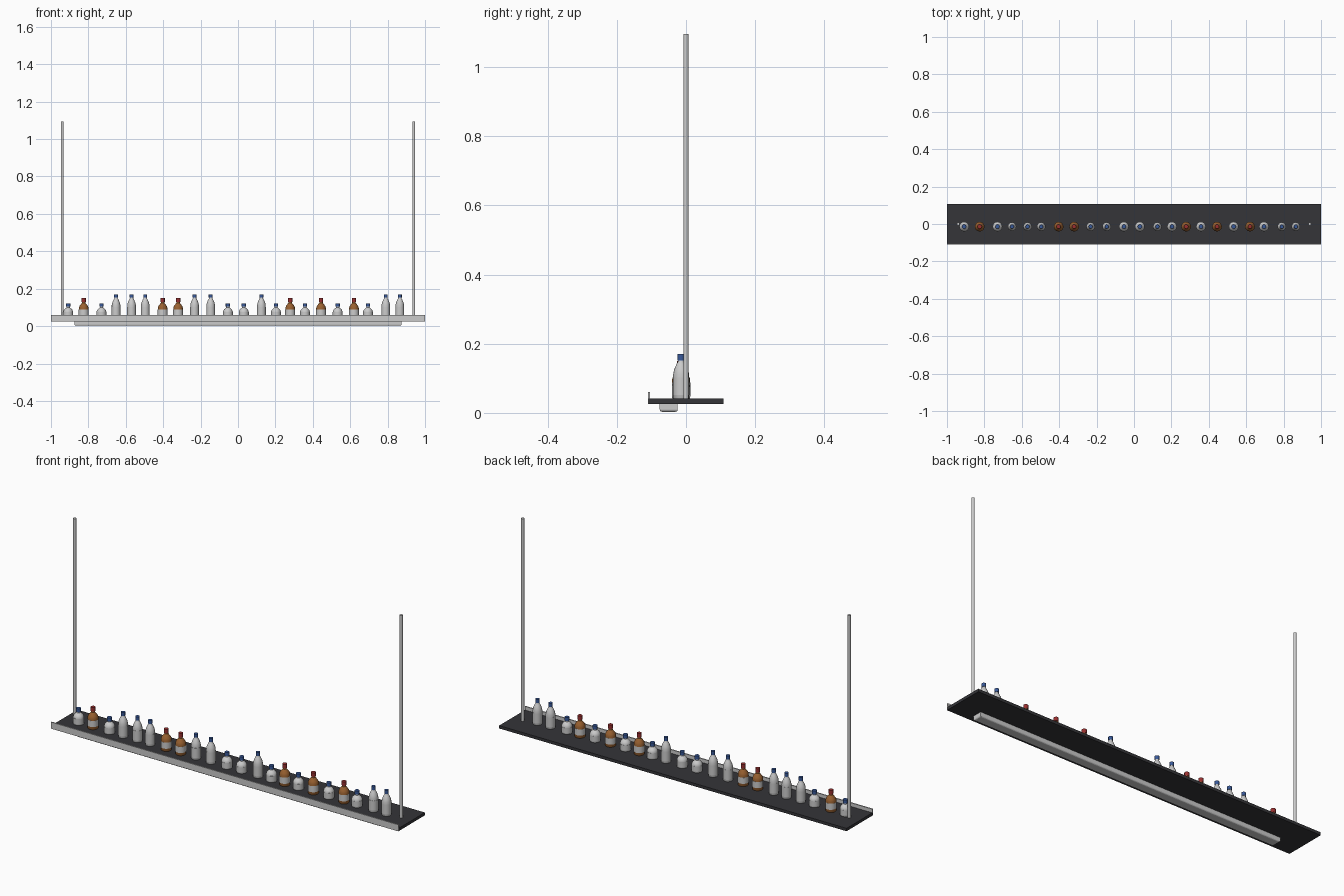
import bpy, bmesh, math

if "Cube" in bpy.data.objects:
    bpy.data.objects.remove(bpy.data.objects["Cube"])

def mat(name, rgb):
    m = bpy.data.materials.new(name)
    m.diffuse_color = (*rgb, 1)
    m.use_nodes = True
    m.node_tree.nodes["Principled BSDF"].inputs["Base Color"].default_value = m.diffuse_color
    return m

DARK = mat("dark_shelf", (0.035, 0.035, 0.04))
WHITE = mat("white_plastic", (0.75, 0.76, 0.78))
LABEL = mat("label_paper", (0.55, 0.55, 0.54))
BROWN = mat("amber_glass", (0.32, 0.12, 0.03))
BLUE = mat("blue_cap", (0.04, 0.1, 0.32))
RED = mat("red_cap", (0.32, 0.03, 0.03))

def finish(name, bm, material=None, smooth=False):
    bmesh.ops.recalc_face_normals(bm, faces=bm.faces)
    me = bpy.data.meshes.new(name)
    bm.to_mesh(me)
    bm.free()
    ob = bpy.data.objects.new(name, me)
    bpy.context.collection.objects.link(ob)
    if material:
        me.materials.append(material)
    if smooth:
        bpy.ops.object.select_all(action='DESELECT')
        ob.select_set(True)
        bpy.context.view_layer.objects.active = ob
        bpy.ops.object.shade_smooth_by_angle(angle=math.radians(35))
    return ob

def box(name, lo, hi, material=None):
    bm = bmesh.new()
    bmesh.ops.create_cube(bm, size=1)
    for v in bm.verts:
        v.co = [(a + b) / 2 + c * (b - a) for a, b, c in zip(lo, hi, v.co)]
    return finish(name, bm, material)

def lathe(name, profile, x, y, material=None, sides=16):
    # Closed turned solid from (radius, height) points, bottom to top
    bm = bmesh.new()
    rings = [[bm.verts.new((x + r * math.cos(2 * math.pi * i / sides),
                            y + r * math.sin(2 * math.pi * i / sides), z))
              for i in range(sides)] for r, z in profile]
    for a, b in zip(rings, rings[1:]):
        for i in range(sides):
            j = (i + 1) % sides
            bm.faces.new((a[i], a[j], b[j], b[i]))
    bm.faces.new(rings[0][::-1])
    bm.faces.new(rings[-1])
    return finish(name, bm, material, True)

# Shelf board and front lip
box("shelf_board", (-1, -0.108, 0.026), (1, 0.108, 0.041), DARK)
box("front_lip", (-1, -0.11, 0.026), (1, -0.104, 0.06))

# Light housing under the shelf, lower edges rounded
light = box("under_shelf_light", (-0.875, -0.076, 0.003), (0.875, -0.024, 0.026))
bm = bmesh.new()
bm.from_mesh(light.data)
edges = [e for e in bm.edges if all(v.co.z < 0.01 for v in e.verts)]
bmesh.ops.bevel(bm, geom=edges, offset=0.007, segments=3, profile=0.5, affect='EDGES')
bm.to_mesh(light.data)
bm.free()

# Hanging rods
for side, sx in (("left", -1), ("right", 1)):
    lathe(f"{side}_hanging_rod", [(0.0075, 0.03), (0.0075, 1.095)], sx * 0.94, 0)

# Bottle types: body profile, label (radius, bottom, top), cap (radius, bottom, top)
Z = 0.041
KINDS = {
    "T": ("tall_bottle", WHITE, BLUE,
          [(0.0215, Z), (0.023, Z + 0.003), (0.023, 0.112), (0.020, 0.126),
           (0.0125, 0.143), (0.009, 0.148), (0.009, 0.156)],
          (0.0236, 0.052, 0.103), (0.0105, 0.152, 0.170)),
    "B": ("amber_bottle", BROWN, RED,
          [(0.0245, Z), (0.026, Z + 0.003), (0.026, 0.097), (0.022, 0.108),
           (0.012, 0.121), (0.0095, 0.124), (0.0095, 0.136)],
          (0.0266, 0.056, 0.088), (0.0115, 0.130, 0.150)),
    "S": ("small_bottle", WHITE, BLUE,
          [(0.0245, Z), (0.026, Z + 0.003), (0.026, 0.078), (0.022, 0.088),
           (0.012, 0.097), (0.009, 0.099), (0.009, 0.108)],
          (0.0266, 0.048, 0.075), (0.0115, 0.104, 0.122)),
}
ROW = "SBSTTTBBTTSSTSBSBSBSTT"
XS = [-0.908, -0.825, -0.73, -0.652, -0.569, -0.496, -0.403, -0.32, -0.232, -0.146,
      -0.054, 0.031, 0.125, 0.203, 0.279, 0.358, 0.444, 0.533, 0.62, 0.695, 0.79, 0.865]
Y = -0.014

# Row of bottles
for n, (kind, x) in enumerate(zip(ROW, XS), 1):
    name, glass, cap_mat, body, (lr, l0, l1), (cr, c0, c1) = KINDS[kind]
    lathe(f"{name}_{n}", body, x, Y, glass)
    lathe(f"{name}_label_{n}", [(lr, l0), (lr, l1)], x, Y, LABEL)
    lathe(f"{name}_cap_{n}", [(cr, c0), (cr, c1)], x, Y, cap_mat)
